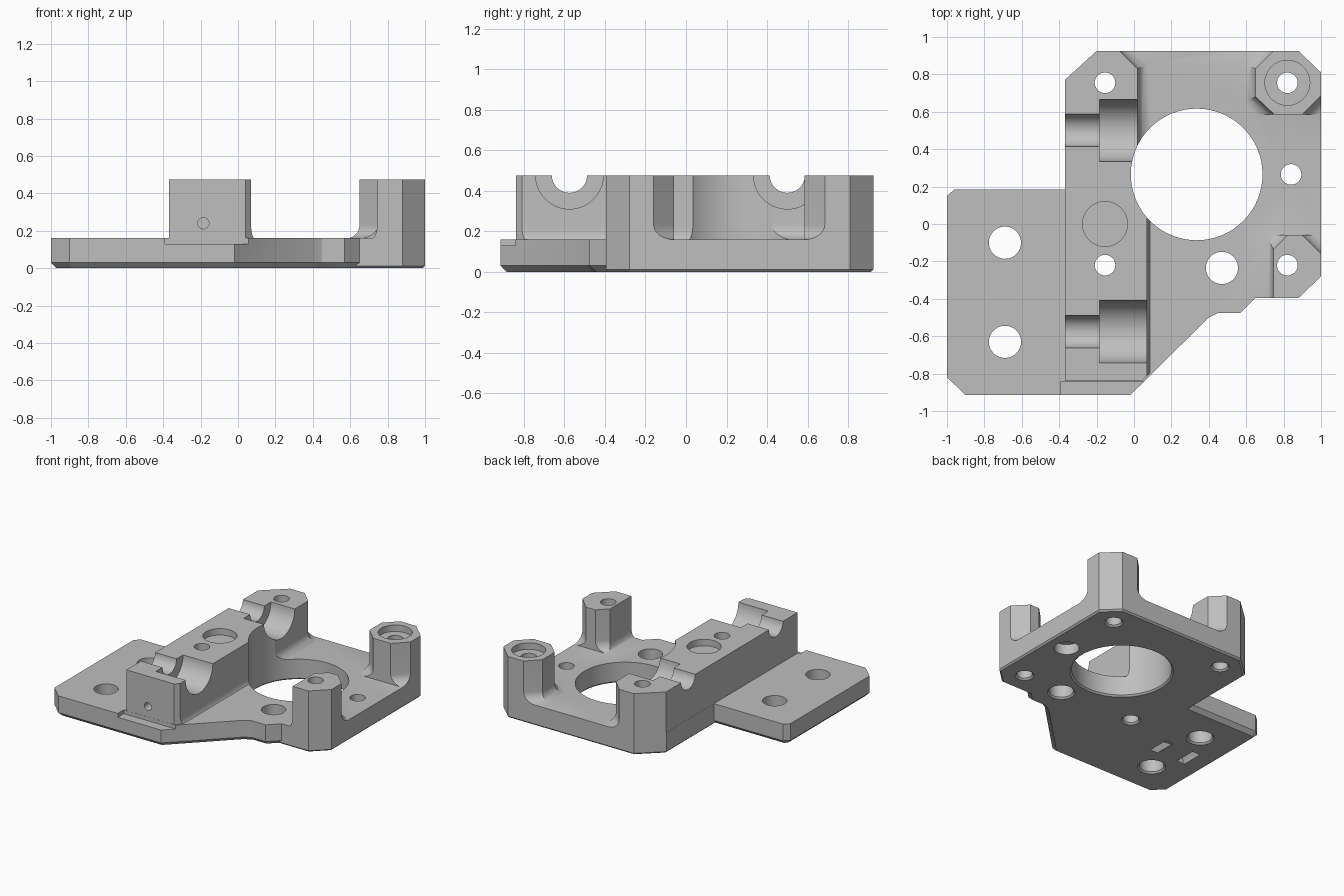
import bpy, bmesh, math
from mathutils import Matrix, Vector

old = bpy.data.objects.get("Cube")
if old:
    bpy.data.objects.remove(old, do_unlink=True)

TOP, DECK = 0.475, 0.16

grey = bpy.data.materials.new("light_grey")
grey.use_nodes = True
grey.diffuse_color = (0.52, 0.52, 0.52, 1)
grey.node_tree.nodes["Principled BSDF"].inputs["Base Color"].default_value = (0.52, 0.52, 0.52, 1)


def offset(poly, dists):
    """Move each edge of a counter-clockwise polygon outward by its own distance."""
    lines = []
    for i, p in enumerate(poly):
        e = Vector(poly[(i + 1) % len(poly)]) - Vector(p)
        n = Vector((e.y, -e.x)).normalized()
        lines.append((n, n.dot(Vector(p)) + dists[i]))
    out = []
    for i in range(len(poly)):
        (a, c), (b, d) = lines[i - 1], lines[i]
        det = a.x * b.y - a.y * b.x
        out.append(((c * b.y - d * a.y) / det, (a.x * d - b.x * c) / det))
    return out


def circle(x, y, r, n=64):
    return [(x + r * math.cos(2 * math.pi * i / n), y + r * math.sin(2 * math.pi * i / n))
            for i in range(n)]


def rect(x0, x1, y0, y1):
    return [(x0, y0), (x1, y0), (x1, y1), (x0, y1)]


def loft(name, levels, matrix=None):
    """Closed solid through polygons given as (polygon, z) from bottom to top."""
    bm = bmesh.new()
    rings = [[bm.verts.new((x, y, z)) for x, y in poly] for poly, z in levels]
    n = len(rings[0])
    for lo, hi in zip(rings, rings[1:]):
        for i in range(n):
            j = (i + 1) % n
            bm.faces.new((lo[i], lo[j], hi[j], hi[i]))
    bm.faces.new(rings[0][::-1])
    bm.faces.new(rings[-1])
    if matrix:
        bm.transform(matrix)
    bmesh.ops.recalc_face_normals(bm, faces=bm.faces)
    mesh = bpy.data.meshes.new(name)
    bm.to_mesh(mesh)
    bm.free()
    mesh.materials.append(grey)
    ob = bpy.data.objects.new(name, mesh)
    bpy.context.collection.objects.link(ob)
    return ob


def volume(mesh):
    bm = bmesh.new()
    bm.from_mesh(mesh)
    v = abs(bm.calc_volume())
    bm.free()
    return v


def combine(ob, tool, operation):
    """Bake a boolean with the first solver that gives a sound solid; discard the tool."""
    before = volume(ob.data)
    mod = ob.modifiers.new("combine", 'BOOLEAN')
    mod.operation, mod.object = operation, tool
    for solver in ('MANIFOLD', 'EXACT', 'FLOAT'):
        mod.solver = solver
        bpy.context.view_layer.update()
        graph = bpy.context.evaluated_depsgraph_get()
        mesh = bpy.data.meshes.new_from_object(ob.evaluated_get(graph))
        after = volume(mesh)
        if after > before * 0.25 and abs(after - before) > 1e-6:
            ob.data = mesh
            break
    ob.modifiers.clear()
    bpy.data.objects.remove(tool, do_unlink=True)


def pillar(name, poly, flare):
    """Upright prism whose edges sweep out into the deck with concave fillets."""
    levels = [(offset(poly, flare), 0.05)]
    r = max(flare)
    for k in range(9):
        t = k / 8 * math.pi / 2
        s = 1 - math.sin(t)
        levels.append((offset(poly, [f * s for f in flare]),
                       DECK - 0.002 + r * (1 - math.cos(t))))
    return loft(name, levels + [(poly, TOP)])


# deck slab with the bearing ridge and the two corner posts
slab = rect(-1.2, 1.2, -1.2, 1.2)
body = loft("motor_mount", [(slab, -0.1), (slab, DECK)])
ridge = [(-0.369, -0.84), (0.04, -0.84), (0.07, -0.81), (0.07, 0.26), (0.02, 0.26),
         (0.02, 0.83), (-0.15, 1.0), (-0.369, 1.0)]
back_post = [(0.75, 0.585), (0.9, 0.585), (1.05, 0.735), (1.05, 1.0), (0.82, 1.0),
             (0.65, 0.83), (0.65, 0.68)]
front_post = [(0.745, -0.45), (1.05, -0.45), (1.05, -0.21), (0.9, -0.06), (0.82, -0.06),
              (0.745, -0.135)]
F = 0.075
combine(body, pillar("ridge", ridge, [0, 0, 0.02, 0, F, F, 0, 0]), 'UNION')
combine(body, pillar("back_post", back_post, [0, F, 0, 0, F, F, F]), 'UNION')
combine(body, pillar("front_post", front_post, [0, 0, F, 0, F, 0.035]), 'UNION')

# trim everything to the outline, with a chamfered bottom edge
outline = [(-1, -0.82), (-0.9, -0.915), (-0.02, -0.915), (0.40, -0.50), (0.45, -0.475),
           (0.57, -0.475), (0.65, -0.395), (0.88, -0.395), (1, -0.28), (1, 0.81),
           (0.88, 0.925), (-0.2, 0.925), (-0.37, 0.77), (-0.37, 0.185), (-0.96, 0.185),
           (-1, 0.15)]
C, S = 0.03, 0.012
inset = [C] * 6 + [S] * 7 + [C] * 3
combine(body, loft("outline", [
    (offset(outline, [-d for d in inset]), 0),
    (offset(outline, [S - d for d in inset]), S),
    (outline, C), (outline, 0.7)]), 'INTERSECT')


def hole(x, y, r, lip=0.012):
    """Through hole with a small countersink underneath."""
    combine(body, loft("hole", [(circle(x, y, r + lip + 0.1), -0.1), (circle(x, y, r), lip),
                                (circle(x, y, r), 1)]), 'DIFFERENCE')


def drill(poly, z0, z1, matrix=None):
    combine(body, loft("drill", [(poly, z0), (poly, z1)], matrix), 'DIFFERENCE')


# motor bore and through holes
hole(0.335, 0.265, 0.352)
for x, y in ((-0.155, 0.755), (-0.155, -0.22), (0.82, 0.755), (0.82, -0.22), (0.84, 0.265)):
    hole(x, y, 0.055)
for x, y in ((-0.69, -0.1), (-0.69, -0.63), (0.47, -0.235)):
    hole(x, y, 0.086)

# round pockets on top and the counterbore underneath
drill(circle(-0.155, 0, 0.12), TOP - 0.05, 1)
drill(circle(0.82, 0.755, 0.12), TOP - 0.05, 1)
drill(circle(0.84, 0.265, 0.088), -0.1, 0.08)

# stepped half-round bearing seats across the ridge
along_x = Matrix.Rotation(math.pi / 2, 4, 'Y')
axis = -TOP - 0.002
for y in (-0.575, 0.5):
    drill(circle(axis, y, 0.087), -0.6, -0.1, along_x)
    drill(circle(axis, y, 0.167), -0.185, 0.3, along_x)

# front step and grub screw hole
drill(rect(-0.39, 0.065, -1, -0.841), 0.13, 0.4)
along_y = Matrix.Rotation(math.pi / 2, 4, 'X')
drill(circle(-0.185, 0.24, 0.03, 24), 0.6, 1, along_y)

# curved tie channel under the side tab
outer, inner = circle(-0.685, -0.05, 0.163), circle(-0.685, -0.05, 0.1)
ring = loft("tie_ring", [(outer, 0.28), (outer, 0.45)], along_y)
core = loft("tie_core", [(inner, 0.2), (inner, 0.5)], along_y)
combine(ring, core, 'DIFFERENCE')
combine(body, ring, 'DIFFERENCE')

# smooth rounded surfaces, keep edges crisp
body.data.materials.clear()
body.data.materials.append(grey)
bpy.ops.object.select_all(action='DESELECT')
body.select_set(True)
bpy.context.view_layer.objects.active = body
bpy.ops.object.shade_smooth_by_angle(angle=math.radians(25))
